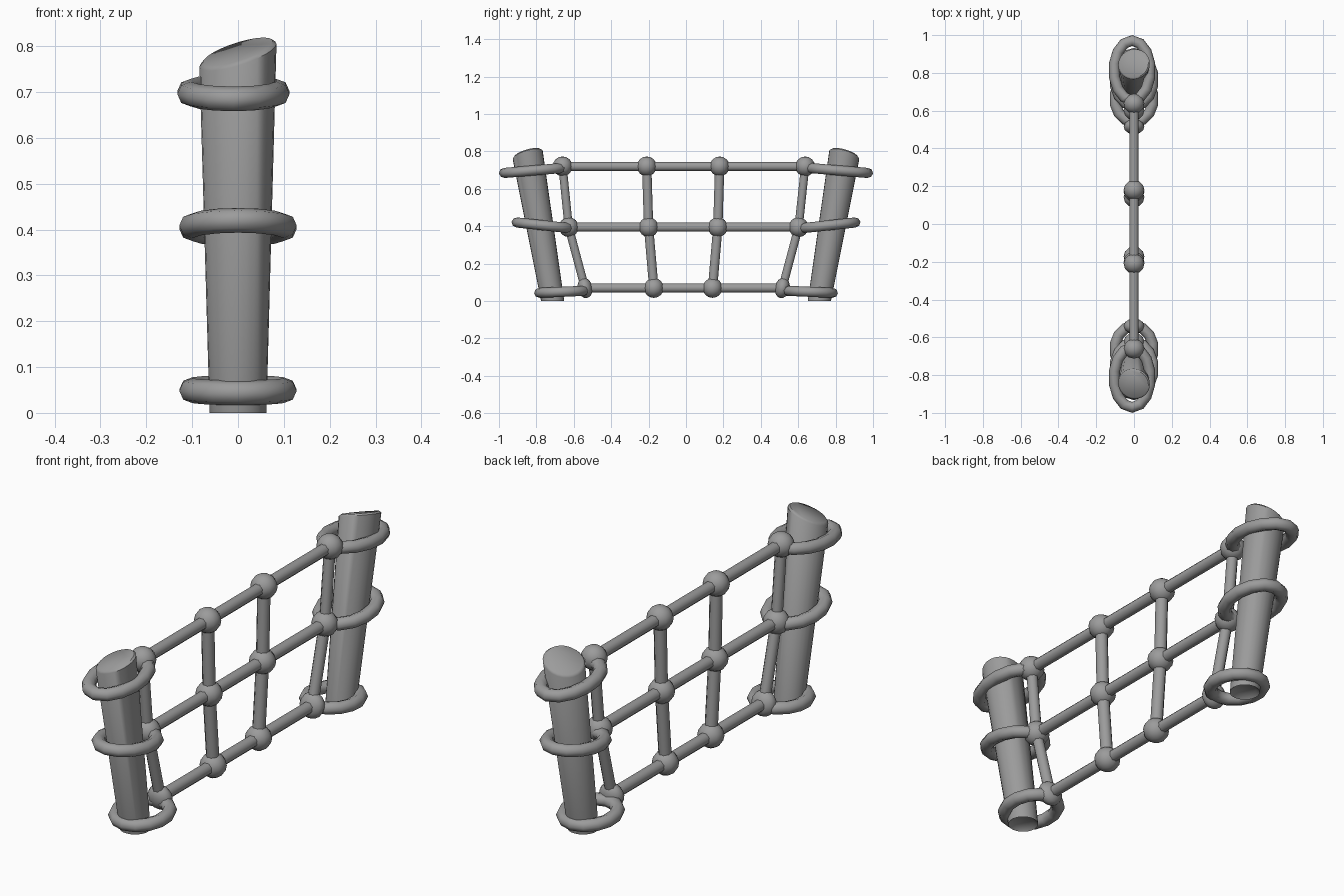
import bpy, bmesh
from math import sin, cos, pi, radians
from mathutils import Vector

if "Cube" in bpy.data.objects:
    bpy.data.objects.remove(bpy.data.objects["Cube"])

grey = bpy.data.materials.new("dark_grey")
grey.diffuse_color = (.33, .33, .33, 1)
grey.use_nodes = True
grey.node_tree.nodes["Principled BSDF"].inputs["Base Color"].default_value = grey.diffuse_color


def finish(name, bm, angle=50):
    bmesh.ops.recalc_face_normals(bm, faces=bm.faces[:])
    me = bpy.data.meshes.new(name)
    bm.to_mesh(me)
    bm.free()
    me.materials.append(grey)
    ob = bpy.data.objects.new(name, me)
    bpy.context.collection.objects.link(ob)
    bpy.ops.object.select_all(action='DESELECT')
    ob.select_set(True)
    bpy.context.view_layer.objects.active = ob
    bpy.ops.object.shade_smooth_by_angle(angle=radians(angle))
    return ob


def bridge(bm, loops, closed=False):
    n = len(loops[0])
    pairs = list(zip(loops, loops[1:]))
    if closed:
        pairs.append((loops[-1], loops[0]))
    for a, b in pairs:
        for i in range(n):
            j = (i + 1) % n
            bm.faces.new((a[i], a[j], b[j], b[i]))
    if not closed:
        bm.faces.new(loops[0])
        bm.faces.new(loops[-1])


def rope(name, a, b, r, sides=8):
    a, b = Vector(a), Vector(b)
    q = (b - a).to_track_quat('Z', 'X')
    bm = bmesh.new()
    loops = []
    for p in (a, b):
        loops.append([bm.verts.new(p + q @ Vector((r * cos(t), r * sin(t), 0)))
                      for t in [2 * pi * (i + .5) / sides for i in range(sides)]])
    bridge(bm, loops)
    return finish(name, bm)


def knot(name, loc, scale, tilt=0):
    bm = bmesh.new()
    bmesh.ops.create_uvsphere(bm, u_segments=12, v_segments=8, radius=1)
    ob = finish(name, bm)
    ob.location, ob.scale, ob.rotation_euler = loc, scale, (tilt, 0, 0)
    return ob


def post(name, s):
    # leaning, tapered post: slanted top with a softened rim, shallow recess underneath
    bm = bmesh.new()
    n, loops = 24, []
    for yc, z, r, sx, sy in ((.715, .015, .045, 0, 0), (.713, 0, .062, 0, 0),
                             (.846, .78, .084, .3, -.27), (.847, .788, .076, .3, -.27)):
        ring = []
        for i in range(n):
            x, y = r * cos(2 * pi * i / n), r * sin(2 * pi * i / n)
            dz = sx * x + sy * y
            ring.append(bm.verts.new((x, s * (yc + y + .168 * dz), z + dz)))
        loops.append(ring)
    bridge(bm, loops)
    return finish(name, bm)


def tie_ring(name, s, y_in, z_in, y_out, z_out, half_w, x_off, rw=.029, rh=.027):
    # oval loop of rope from the net corner round the post
    c = Vector((x_off, s * (y_in + y_out) / 2, (z_in + z_out) / 2))
    u = Vector((0, s * (y_out - y_in) / 2, (z_out - z_in) / 2))
    v = Vector((half_w, 0, 0))
    up = u.cross(v).normalized()
    bm = bmesh.new()
    n, m, loops = 14, 8, []
    for i in range(n):
        t = 2 * pi * i / n
        p = c + u * cos(t) + v * sin(t)
        out = (-u * sin(t) + v * cos(t)).cross(up).normalized()
        loops.append([bm.verts.new(p + rw * cos(k * 2 * pi / m) * out + rh * sin(k * 2 * pi / m) * up)
                      for k in range(m)])
    bridge(bm, loops, True)
    return finish(name, bm, 60)


# Net rows: height and knot positions, bottom to top
rows = [(.07, (-.54, -.172, .142, .515)),
        (.395, (-.627, -.2, .17, .602)),
        (.72, (-.66, -.21, .18, .637))]

for k, (z, ys) in enumerate(rows):
    rope(f"horizontal_rope_{k}", (0, ys[0], z), (0, ys[-1], z), .026)
    for j, y in enumerate(ys):
        end = j in (0, 3)
        sign = -1 if j == 0 else 1
        if end and k == 0:
            knot(f"knot_{k}_{j}", (0, y, z), (.055, .04, .055), -sign * .2)
        else:
            knot(f"knot_{k}_{j}", (0, y, z), (.055, .053, .053))
        if k < 2:
            z2, ys2 = rows[k + 1]
            rope(f"vertical_rope_{k}_{j}", (0, y, z), (0, ys2[j], z2), .024 if end else .027)

# Posts and the rings that tie the net to them
for side, s in (("front", -1), ("back", 1)):
    post(f"{side}_post", s)
    tie_ring(f"{side}_low_ring", s, .54, .055, .783, .044, .102, .0)
    tie_ring(f"{side}_middle_ring", s, .625, .39, .904, .42, .102, .0)
    tie_ring(f"{side}_top_ring", s, .655, .712, .971, .685, .096, -.01)
